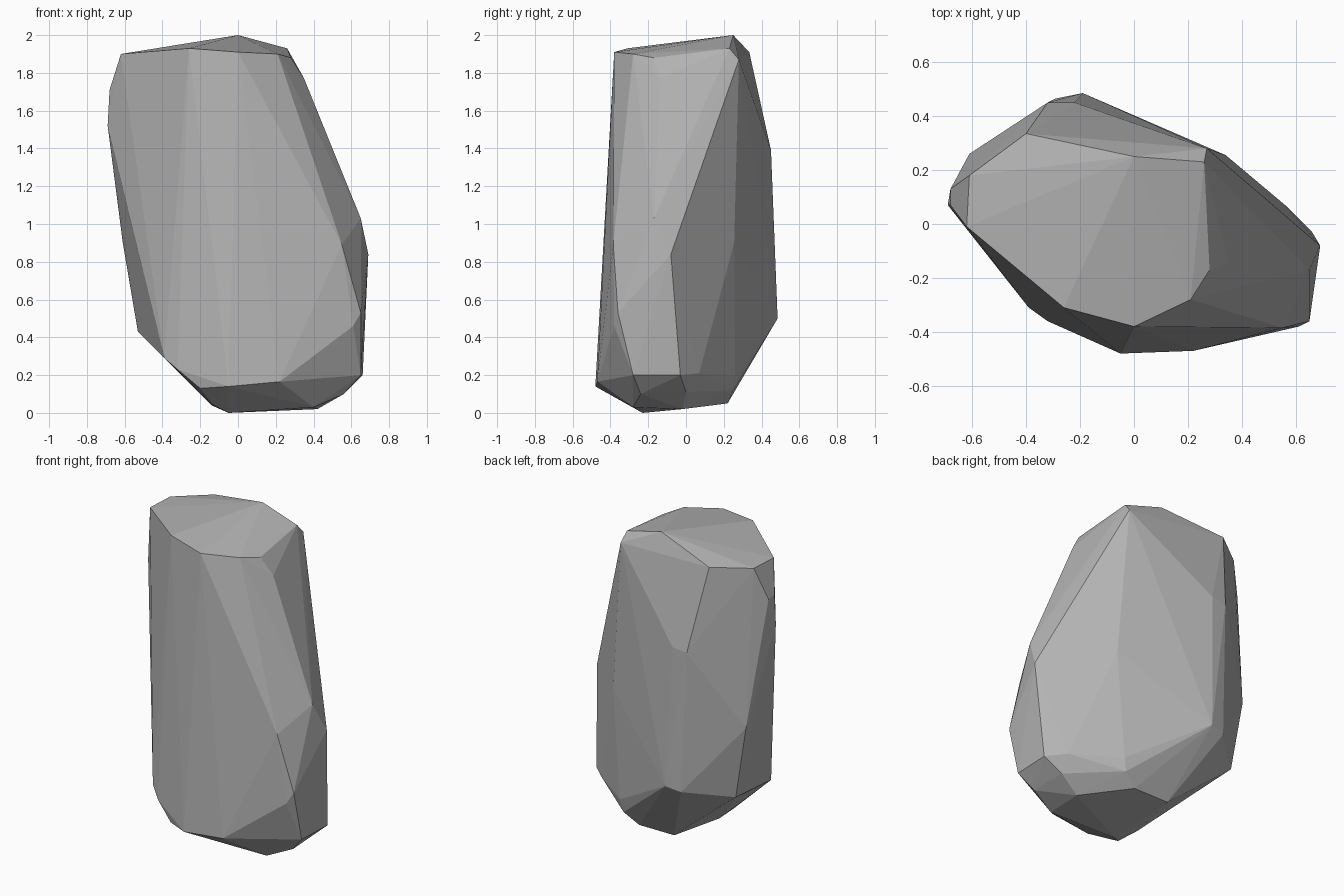
import bpy, bmesh

# Corner points of the rock, grouped by height; the hull closes the facets
crown = [(0, .25, 2), (-.40, .335, 1.91), (-.61, .18, 1.9), (-.62, -.01, 1.9),
         (-.26, -.31, 1.93), (0, -.38, 1.91), (.21, -.28, 1.9), (.26, .23, 1.93),
         (.27, .28, 1.87), (.28, -.17, 1.88), (.35, -.14, 1.77)]
body = [(-.68, .07, 1.71), (-.68, .13, 1.7), (-.69, .07, 1.52), (-.61, .26, .9),
        (-.32, .45, 1.38), (-.22, .45, 1.39), (-.19, .485, .5), (-.29, .465, .48),
        (-.53, .25, .43), (.34, .255, .9), (.65, -.17, 1.03), (.69, -.08, .84),
        (.55, -.385, .89), (.65, -.36, .53), (.61, -.38, .46)]
base = [(-.39, -.31, .29), (-.32, -.36, .23), (-.05, -.48, .14), (.22, -.47, .165),
        (-.2, -.4, .13), (.29, .26, .2), (.56, .07, .21), (.66, -.03, .2),
        (.65, -.28, .2), (.56, -.24, .1), (.55, 0, .11), (.27, .25, .12),
        (.18, .22, .05), (-.07, .22, .05), (.42, -.02, .02), (.4, -.28, .03),
        (-.05, -.23, 0), (-.13, -.3, .04), (-.14, -.14, .04)]

# Rock: convex hull of the corners
bm = bmesh.new()
for p in crown + body + base:
    bm.verts.new(p)
hull = bmesh.ops.convex_hull(bm, input=bm.verts)
loose = [v for v in bm.verts if not v.link_faces]
bmesh.ops.delete(bm, geom=loose, context='VERTS')
bmesh.ops.recalc_face_normals(bm, faces=bm.faces)
mesh = bpy.data.meshes.new("rock")
bm.to_mesh(mesh)
bm.free()

rock = bpy.data.objects.new("rock", mesh)
bpy.context.collection.objects.link(rock)

# Plain grey stone
stone = bpy.data.materials.new("grey_stone")
stone.diffuse_color = (.45, .45, .45, 1)
mesh.materials.append(stone)
